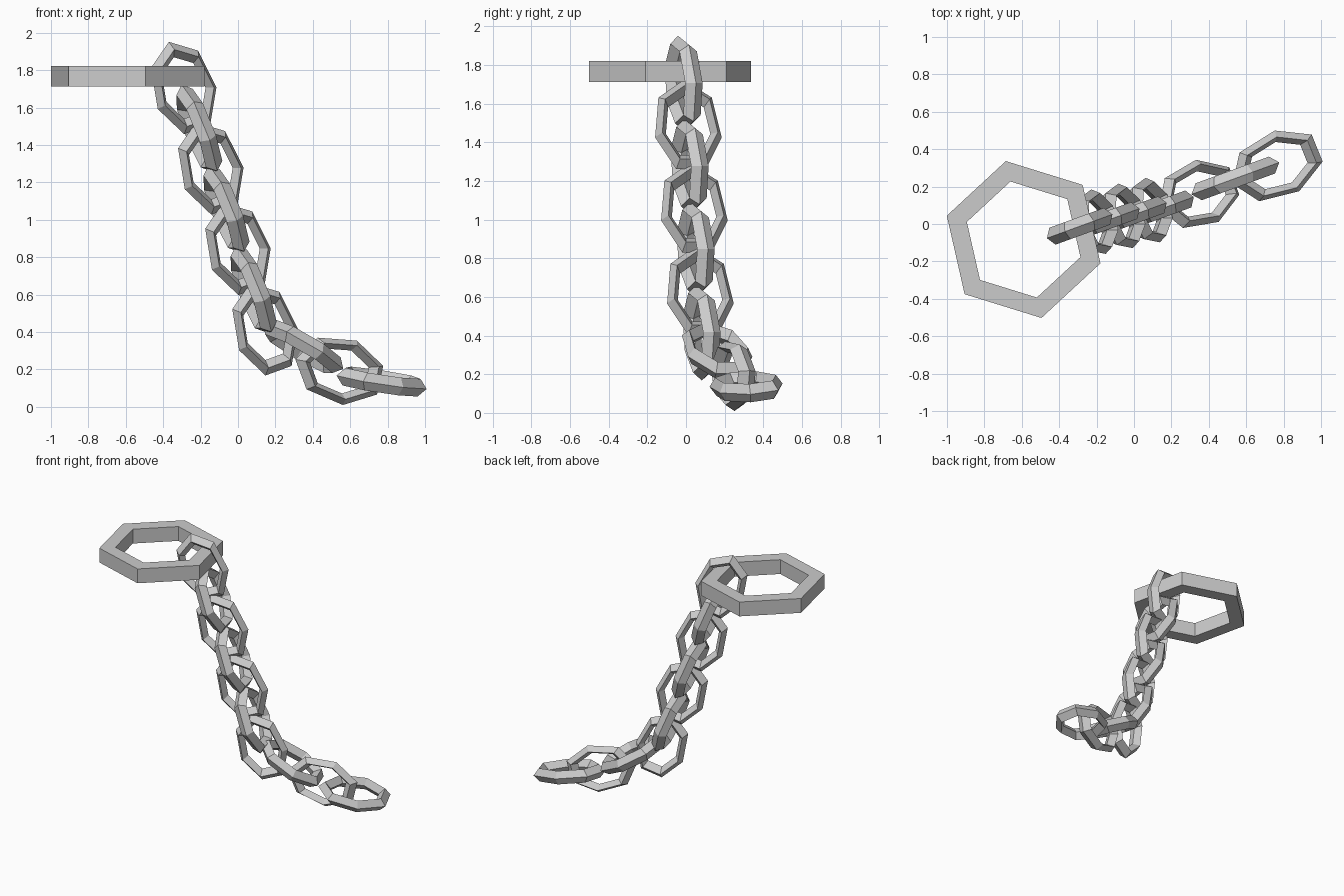
import bpy
from math import sin, cos, tau, radians
from mathutils import Vector, Matrix

if "Cube" in bpy.data.objects:
    bpy.data.objects.remove(bpy.data.objects["Cube"])


def chain_link(name, center, heading, pitch, flat, roll=0):
    """Stretched 7-sided torus with diamond section; flat links lie sideways to the chain."""
    h, p, r = radians(heading), radians(pitch), radians(roll)
    d = Vector((cos(h) * cos(p), sin(h) * cos(p), -sin(p)))   # along the chain
    side = Vector((-sin(h), cos(h), 0))
    up = d.cross(side)
    n = side if flat else up
    n = Matrix.Rotation(r, 3, d) @ n
    x = -d
    w = x.cross(n)
    bpy.ops.mesh.primitive_torus_add(major_segments=7, minor_segments=4,
                                     major_radius=1, minor_radius=0.2)
    ob = bpy.context.object
    ob.name = name
    m = Matrix((x * 0.217, n * 0.151, w * 0.24)).transposed().to_4x4()
    ob.data.transform(m)
    ob.location = center
    return ob


# Large six-sided anchor ring with a square section
verts, faces = [], []
for i in range(6):
    a = radians(-17.2) + i * tau / 6
    for rad, z in ((0.43, 1.713), (0.43, 1.822), (0.318, 1.822), (0.318, 1.713)):
        verts.append((-0.59 + rad * cos(a), -0.083 + rad * sin(a), z))
    j = (i + 1) % 6
    for k in range(4):
        l = (k + 1) % 4
        faces.append((i * 4 + k, j * 4 + k, j * 4 + l, i * 4 + l))
mesh = bpy.data.meshes.new("anchor_ring")
mesh.from_pydata(verts, [], faces)
bpy.context.collection.objects.link(bpy.data.objects.new("anchor_ring", mesh))

# Hanging links: upright and flat ones alternate at an even spacing
for i in range(4):
    x, y, z = 0.145 * i, 0.031 * i, -0.43 * i
    chain_link(f"upright_link_{i + 1}", (-0.29 + x, -0.012 + y, 1.705 + z), 20, 71, False)
    if i < 3:
        chain_link(f"flat_link_{i + 1}", (-0.21 + x, 0.008 + y, 1.48 + z), 12.5, 69, True)

# Trailing links resting on the ground
chain_link("trailing_link_1", (0.345, 0.16, 0.32), 20, 30, True)
chain_link("trailing_link_2", (0.545, 0.245, 0.195), 20, 13, False)
chain_link("trailing_link_3", (0.765, 0.315, 0.135), 23, 7, True, 8)
